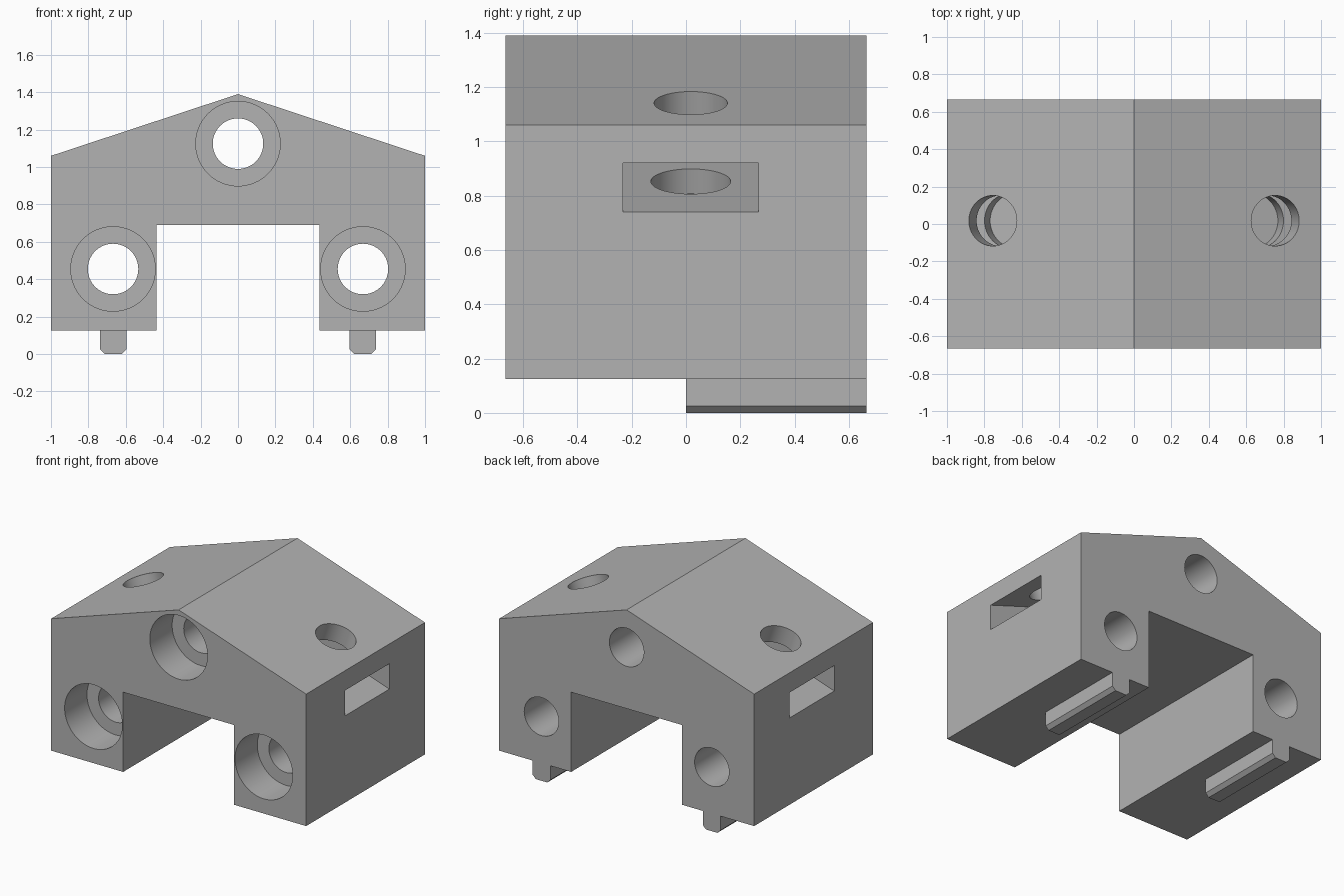
import bpy
import math
from mathutils import Vector, Matrix

if "Cube" in bpy.data.objects:
    bpy.data.objects.remove(bpy.data.objects["Cube"], do_unlink=True)

GREY = (0.45, 0.45, 0.45, 1)
grey = bpy.data.materials.new("light grey")
grey.use_nodes = True
grey.diffuse_color = GREY
grey.node_tree.nodes["Principled BSDF"].inputs["Base Color"].default_value = GREY

HALF_DEPTH = 0.665
EAVE, RIDGE = 1.06, 1.39
SLOPE = math.atan(RIDGE - EAVE)
NUT_Y = 0.0175


def prism(name, outline, y0, y1):
    """Extrude an outline in x and z along y."""
    n = len(outline)
    verts = [(x, y, z) for y in (y0, y1) for x, z in outline]
    faces = [tuple(range(n)), tuple(reversed(range(n, 2 * n)))]
    faces += [(i, i + n, (i + 1) % n + n, (i + 1) % n) for i in range(n)]
    mesh = bpy.data.meshes.new(name)
    mesh.from_pydata(verts, [], faces)
    mesh.update()
    obj = bpy.data.objects.new(name, mesh)
    bpy.context.collection.objects.link(obj)
    mesh.materials.append(grey)
    return obj


def rod(start, end, radius):
    """Cylinder cutter between two points."""
    start, end = Vector(start), Vector(end)
    axis = end - start
    bpy.ops.mesh.primitive_cylinder_add(vertices=64, radius=radius, depth=axis.length)
    obj = bpy.context.object
    turn = axis.to_track_quat("Z", "Y").to_matrix().to_4x4()
    obj.matrix_world = Matrix.Translation((start + end) / 2) @ turn
    return obj


def cut(target, cutter):
    """Subtract the cutter and discard it."""
    cutter.hide_render = True
    cutter.data.materials.clear()
    cutter.data.materials.append(grey)
    bpy.context.view_layer.objects.active = target
    mod = target.modifiers.new("cut", "BOOLEAN")
    mod.operation, mod.solver, mod.object = "DIFFERENCE", "EXACT", cutter
    bpy.ops.object.modifier_apply(modifier=mod.name)
    bpy.data.objects.remove(cutter, do_unlink=True)


# Gabled block with two legs
half = [(0.435, 0.69), (0.435, 0.125), (1, 0.125), (1, EAVE)]
outline = half + [(0, RIDGE)] + [(-x, z) for x, z in reversed(half)]
block = prism("bracket_block", outline, -HALF_DEPTH, HALF_DEPTH)

# Counterbored bolt holes, front to back
for x, z in ((0, 1.125), (0.668, 0.455), (-0.668, 0.455)):
    cut(block, rod((x, -1, z), (x, 1, z), 0.135))
    cut(block, rod((x, -1, z), (x, -HALF_DEPTH + 0.25, z), 0.226))

for side in (1, -1):
    # Nut slot, parallel to the roof
    rise = math.tan(SLOPE)
    inner, outer = 0.42, 1.1
    low = [0.74 + (1 - x) * rise for x in (inner, outer)]
    slot = [(inner * side, low[0]), (outer * side, low[1]),
            (outer * side, low[1] + 0.18), (inner * side, low[0] + 0.18)]
    if side < 0:
        slot.reverse()
    cut(block, prism("slot_cutter", slot, NUT_Y - 0.25, NUT_Y + 0.25))

    # Screw hole square to the roof, with a wider blind end under the slot
    normal = Vector((side * math.sin(SLOPE), 0, math.cos(SLOPE)))
    mouth = Vector((side * 0.755, NUT_Y, RIDGE - 0.755 * rise))
    cut(block, rod(mouth + normal * 0.2, mouth - normal * 0.2, 0.135))
    cut(block, rod(mouth - normal * 0.2, mouth - normal * 0.4, 0.147))

    # Chamfered locating key under the rear of each leg
    w, c, x = 0.07, 0.025, side * 0.667
    key = [(x - w, 0.125), (x - w, c), (x - w + c, 0),
           (x + w - c, 0), (x + w, c), (x + w, 0.125)]
    prism("left_key" if side > 0 else "right_key", key, 0, HALF_DEPTH)

# Smooth the bores, keep the edges sharp
bpy.ops.object.select_all(action="DESELECT")
block.select_set(True)
bpy.context.view_layer.objects.active = block
bpy.ops.object.shade_smooth_by_angle(angle=math.radians(15))
